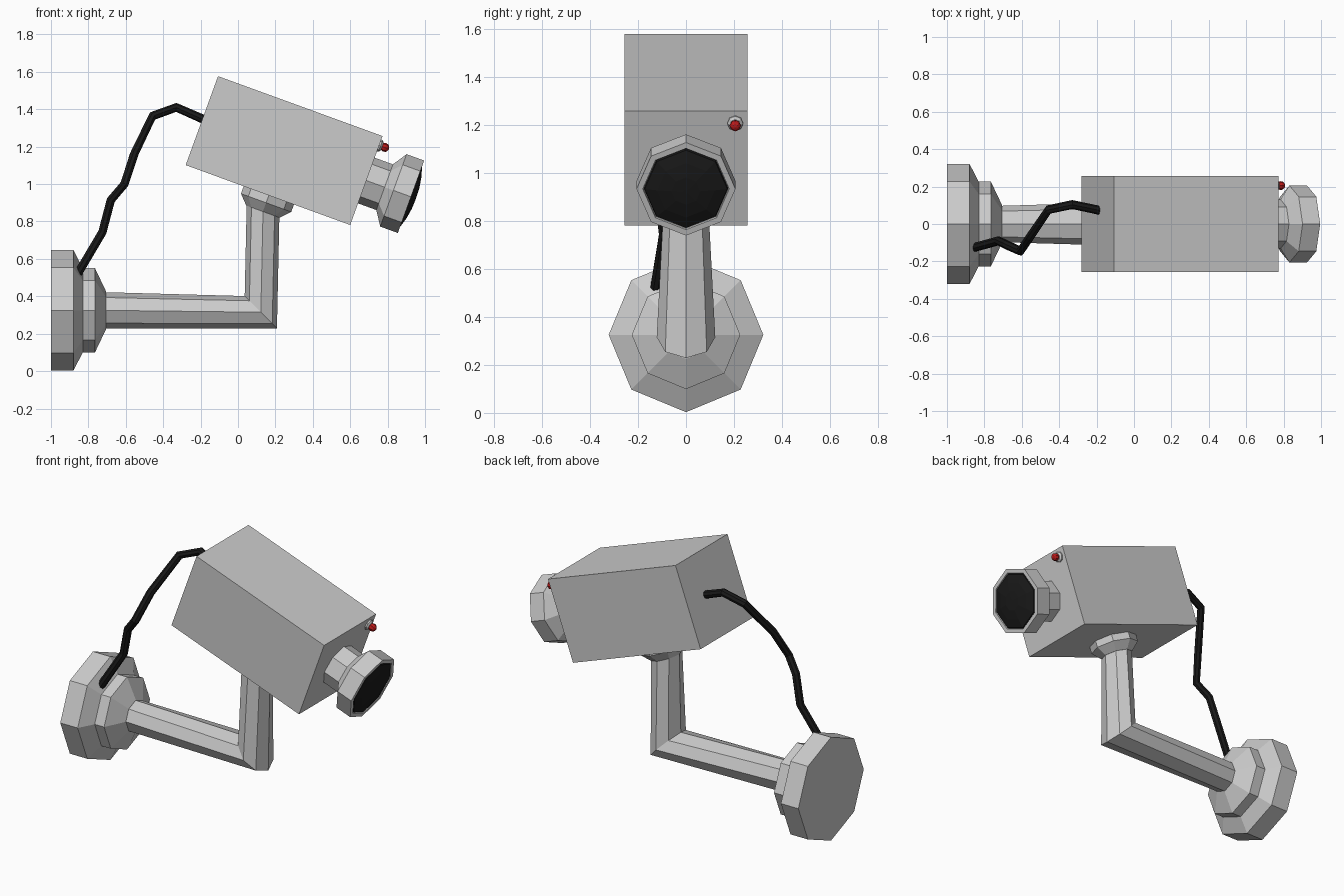
import bpy, bmesh, math
from mathutils import Matrix, Vector

if "Cube" in bpy.data.objects:
    bpy.data.objects.remove(bpy.data.objects["Cube"])

SIDES = 8
TILT = math.radians(20)
BODY = Matrix.Translation((0.2465, 0, 1.179)) @ Matrix.Rotation(TILT, 4, 'Y')
ALONG_X = Matrix.Rotation(math.pi / 2, 4, 'Y')


def material(name, rgb):
    m = bpy.data.materials.new(name)
    m.diffuse_color = (*rgb, 1)
    m.use_nodes = True
    m.node_tree.nodes["Principled BSDF"].inputs["Base Color"].default_value = m.diffuse_color
    return m


BLACK = material("black", (0.01, 0.01, 0.01))
RED = material("red", (0.5, 0.01, 0.01))


def finish(name, bm, mat=None):
    bmesh.ops.recalc_face_normals(bm, faces=bm.faces)
    me = bpy.data.meshes.new(name)
    bm.to_mesh(me)
    bm.free()
    if mat:
        me.materials.append(mat)
    ob = bpy.data.objects.new(name, me)
    bpy.context.collection.objects.link(ob)
    return ob


def loft(name, rings, mat=None):
    """Skin octagonal rings, each given as (matrix, radius), and cap both ends."""
    bm = bmesh.new()
    loops = []
    for mtx, r in rings:
        angles = [2 * math.pi * i / SIDES for i in range(SIDES)]
        loops.append([bm.verts.new(mtx @ Vector((r * math.cos(a), r * math.sin(a), 0)))
                      for a in angles])
    for a, b in zip(loops, loops[1:]):
        for i in range(SIDES):
            j = (i + 1) % SIDES
            bm.faces.new((a[i], a[j], b[j], b[i]))
    bm.faces.new(loops[0])
    bm.faces.new(loops[-1])
    return finish(name, bm, mat)


def turned(name, mtx, profile, mat=None):
    """Octagonal turned part from (distance along axis, radius) pairs."""
    return loft(name, [(mtx @ Matrix.Translation((0, 0, t)), r) for t, r in profile], mat)


# Wall mount, stepped octagon
turned("wall_mount", Matrix.Translation((0, 0, 0.325)) @ ALONG_X,
       [(-1, 0.322), (-0.88, 0.322), (-0.83, 0.226), (-0.765, 0.226), (-0.705, 0.1)])

# Bent arm with a mitred elbow
loft("arm", [
    (Matrix.Translation((-0.72, 0, 0.325)) @ ALONG_X, 0.097),
    (Matrix.Translation((0.122, 0, 0.315)) @ Matrix.Rotation(math.pi / 4, 4, 'Y'), 0.122),
    (Matrix.Translation((0.134, 0, 0.865)) @ Matrix.Rotation(TILT, 4, 'Y'), 0.093)])

# Collar under the housing
turned("collar", BODY @ Matrix.Translation((0.005, 0, 0)),
       [(-0.345, 0.095), (-0.295, 0.143), (-0.24, 0.143)])

# Camera housing
bm = bmesh.new()
bmesh.ops.create_cube(bm, size=1, matrix=BODY @ Matrix.Diagonal((0.936, 0.512, 0.506, 1)))
finish("housing", bm)

# Lens barrel with flared hood, then domed black glass
LENS = BODY @ ALONG_X
turned("lens_barrel", LENS,
       [(0.45, 0.13), (0.572, 0.13), (0.622, 0.206), (0.722, 0.206), (0.722, 0.18), (0.71, 0.178)])
turned("lens_glass", LENS,
       [(0.705, 0.178), (0.722, 0.172), (0.738, 0.12), (0.748, 0.06), (0.75, 0.01)], BLACK)

# Indicator light
LED = BODY @ Matrix.Translation((0, 0.205, 0.2)) @ ALONG_X
turned("light_socket", LED, [(0.46, 0.033), (0.476, 0.033), (0.486, 0.022)])
bm = bmesh.new()
bmesh.ops.create_uvsphere(bm, u_segments=8, v_segments=6, radius=0.024,
                          matrix=LED @ Matrix.Translation((0, 0, 0.5)))
finish("indicator_light", bm, RED)

# Cable from housing to wall mount
path = [(-0.17, 0.07, 1.34), (-0.33, 0.104, 1.41), (-0.457, 0.077, 1.364),
        (-0.555, -0.067, 1.16), (-0.607, -0.145, 1.0), (-0.68, -0.112, 0.914),
        (-0.725, -0.09, 0.743), (-0.86, -0.127, 0.515)]
cu = bpy.data.curves.new("cable", 'CURVE')
cu.dimensions = '3D'
cu.bevel_depth = 0.024
cu.bevel_resolution = 2
cu.use_fill_caps = True
sp = cu.splines.new('POLY')
sp.points.add(len(path) - 1)
for p, co in zip(sp.points, path):
    p.co = (*co, 1)
sp.use_smooth = False
cu.materials.append(BLACK)
bpy.context.collection.objects.link(bpy.data.objects.new("cable", cu))
